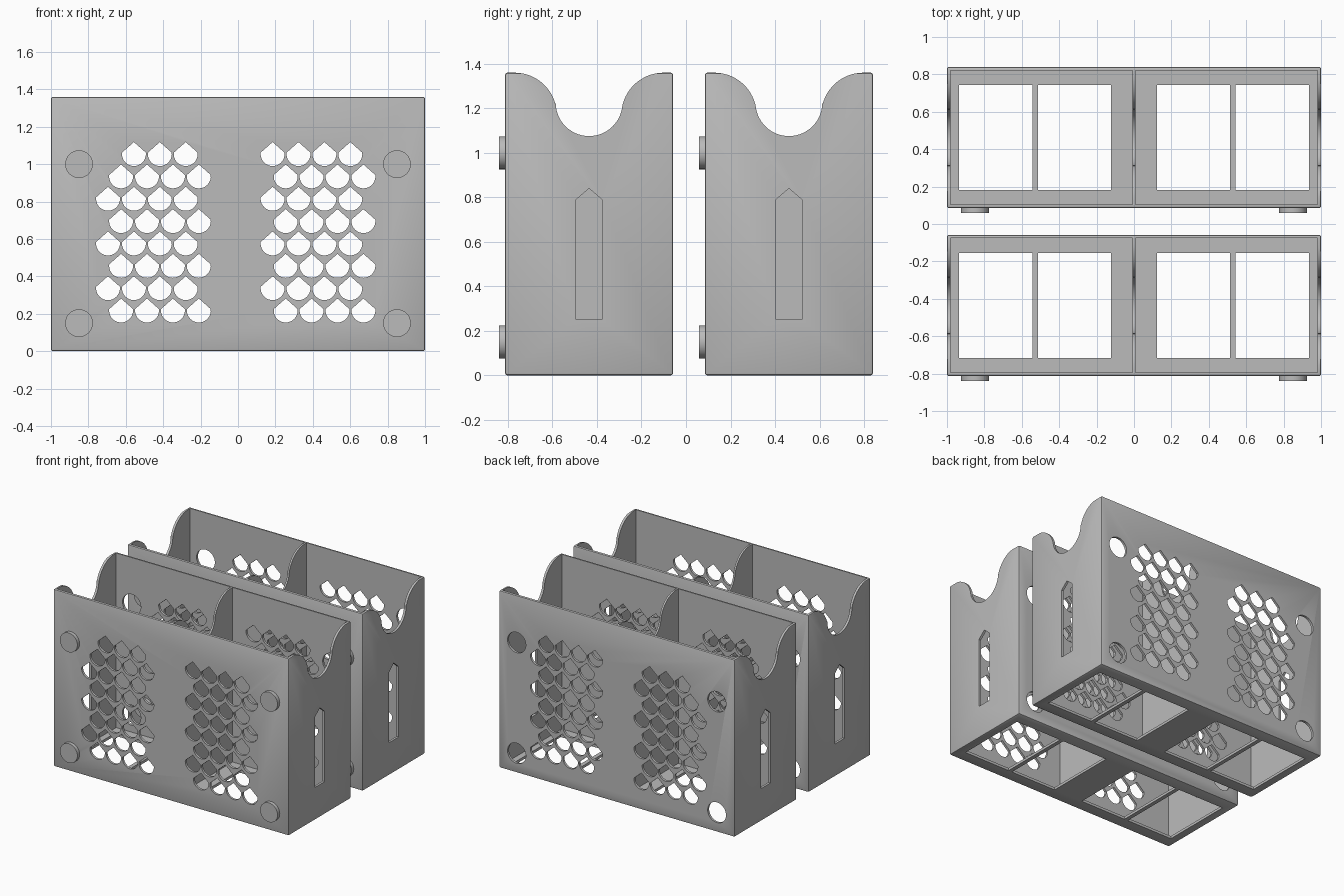
import bpy, bmesh, math
from mathutils import Vector

if "Cube" in bpy.data.objects:
    bpy.data.objects.remove(bpy.data.objects["Cube"], do_unlink=True)

HX, HY, H = 1.0, 0.3775, 1.36      # half width, half depth, height
WALL, PEG = 0.018, 0.027
PITCH = 0.898                      # distance between the two crates
PEG_SPOTS = [(x, z) for x in (-0.85, 0.85) for z in (0.15, 1.0)]

grey = bpy.data.materials.new("plain grey")
grey.use_nodes = True
GREY = (0.5, 0.5, 0.5, 1)
grey.diffuse_color = GREY
grey.node_tree.nodes["Principled BSDF"].inputs["Base Color"].default_value = GREY


def to_object(bm, name):
    bmesh.ops.recalc_face_normals(bm, faces=bm.faces)
    mesh = bpy.data.meshes.new(name)
    bm.to_mesh(mesh)
    bm.free()
    mesh.materials.append(grey)
    obj = bpy.data.objects.new(name, mesh)
    bpy.context.collection.objects.link(obj)
    return obj


def add_box(bm, lo, hi):
    verts = bmesh.ops.create_cube(bm, size=1)["verts"]
    for v in verts:
        v.co = Vector([h if c > 0 else l for c, l, h in zip(v.co, lo, hi)])


def add_prism(bm, outline, axis, start, end):
    """Extrude a 2D outline (u, z) along x or y."""
    def place(u, z):
        return (start, u, z) if axis == "x" else (u, start, z)
    face = bm.faces.new([bm.verts.new(place(*p)) for p in outline])
    moved = bmesh.ops.extrude_face_region(bm, geom=[face])["geom"]
    step = Vector((end - start, 0, 0) if axis == "x" else (0, end - start, 0))
    bmesh.ops.translate(bm, vec=step, verts=[g for g in moved if isinstance(g, bmesh.types.BMVert)])


def arc(cu, cz, r, a0, a1, n):
    angles = [math.radians(a0 + (a1 - a0) * i / n) for i in range(n + 1)]
    return [(cu + r * math.cos(a), cz + r * math.sin(a)) for a in angles]


def circle(cu, cz, r, n=40):
    return arc(cu, cz, r, 0, 360, n)[:-1]


# Crate block with softened outer edges
bm = bmesh.new()
add_box(bm, (-HX, -HY, 0), (HX, HY, H))
bmesh.ops.bevel(bm, geom=bm.edges[:], offset=0.01, segments=2, profile=0.5, affect="EDGES")
crate = to_object(bm, "front_crate")

# Two compartments either side of the divider
cavity = bmesh.new()
for x0, x1 in ((-HX + WALL, -0.007), (0.007, HX - WALL)):
    add_box(cavity, (x0, -HY + WALL, 0.02), (x1, HY - WALL, H + 0.1))

# Floor openings
floor = bmesh.new()
for x0, x1 in ((0.124, 0.513), (0.544, 0.936)):
    for lo, hi in ((x0, x1), (-x1, -x0)):
        add_box(floor, (lo, -0.28, -0.1), (hi, 0.28, 0.1))

# Scale-shaped vents through front and back walls
vents = bmesh.new()
for row in range(8):
    z = 1.054 - 0.1195 * row
    shift = 0.07 * (row % 2)
    for first in (-0.695, 0.185):
        for col in range(4):
            if row == 0 and col == 0 and first < 0:
                continue
            x = first + shift + 0.1385 * col
            outline = arc(x, z, 0.064, -187, 7, 18) + [(x, z + 0.064)]
            add_prism(vents, outline, "y", -HY - 0.1, HY + 0.1)

# Round sockets in the back wall
sockets = bmesh.new()
for x, z in PEG_SPOTS:
    add_prism(sockets, circle(x, z, 0.078), "y", HY - 0.1, HY + 0.1)

# Pointed slots in the side walls
slots = bmesh.new()
slot = [(-0.058, 0.25), (0.058, 0.25), (0.058, 0.79), (0, 0.84), (-0.058, 0.79)]
for x in (-HX, HX):
    add_prism(slots, slot, "x", x - 0.1, x + 0.1)

# Curved dip across both sides and the divider
shoulder = arc(-0.335, H - 0.19, 0.19, 90, 15, 14)
bowl = arc(0, 1.225, 0.15, 180, 270, 14)
half = [(-0.335, H + 0.1)] + shoulder + bowl
dip = bmesh.new()
add_prism(dip, half + [(-u, z) for u, z in reversed(half[:-1])], "x", -HX - 0.1, HX + 0.1)

# Cut everything out of the block
cutters = []
for name, cut in (("cavity", cavity), ("floor", floor), ("vents", vents),
                  ("sockets", sockets), ("slots", slots), ("dip", dip)):
    cutter = to_object(cut, name + "_cutter")
    cutter.hide_render = True
    mod = crate.modifiers.new(name, "BOOLEAN")
    mod.operation, mod.solver, mod.object = "DIFFERENCE", "EXACT", cutter
    cutters.append(cutter)
deps = bpy.context.evaluated_depsgraph_get()
solid = bpy.data.meshes.new_from_object(crate.evaluated_get(deps))
crate.modifiers.clear()
crate.data = solid
for cutter in cutters:
    bpy.data.objects.remove(cutter, do_unlink=True)

# Round pegs on the front wall
bm = bmesh.new()
for x, z in PEG_SPOTS:
    add_prism(bm, circle(x, z, 0.074), "y", -HY - PEG, -HY + 0.005)
pegs = to_object(bm, "front_crate_pegs")

for obj in (crate, pegs):
    bpy.ops.object.select_all(action="DESELECT")
    obj.select_set(True)
    bpy.context.view_layer.objects.active = obj
    bpy.ops.object.shade_smooth_by_angle(angle=math.radians(30))

# Second crate behind the first
for obj in (crate, pegs):
    twin = obj.copy()
    twin.name = obj.name.replace("front", "back")
    bpy.context.collection.objects.link(twin)
    obj.location.y = -(PITCH - PEG) / 2
    twin.location.y = (PITCH + PEG) / 2
